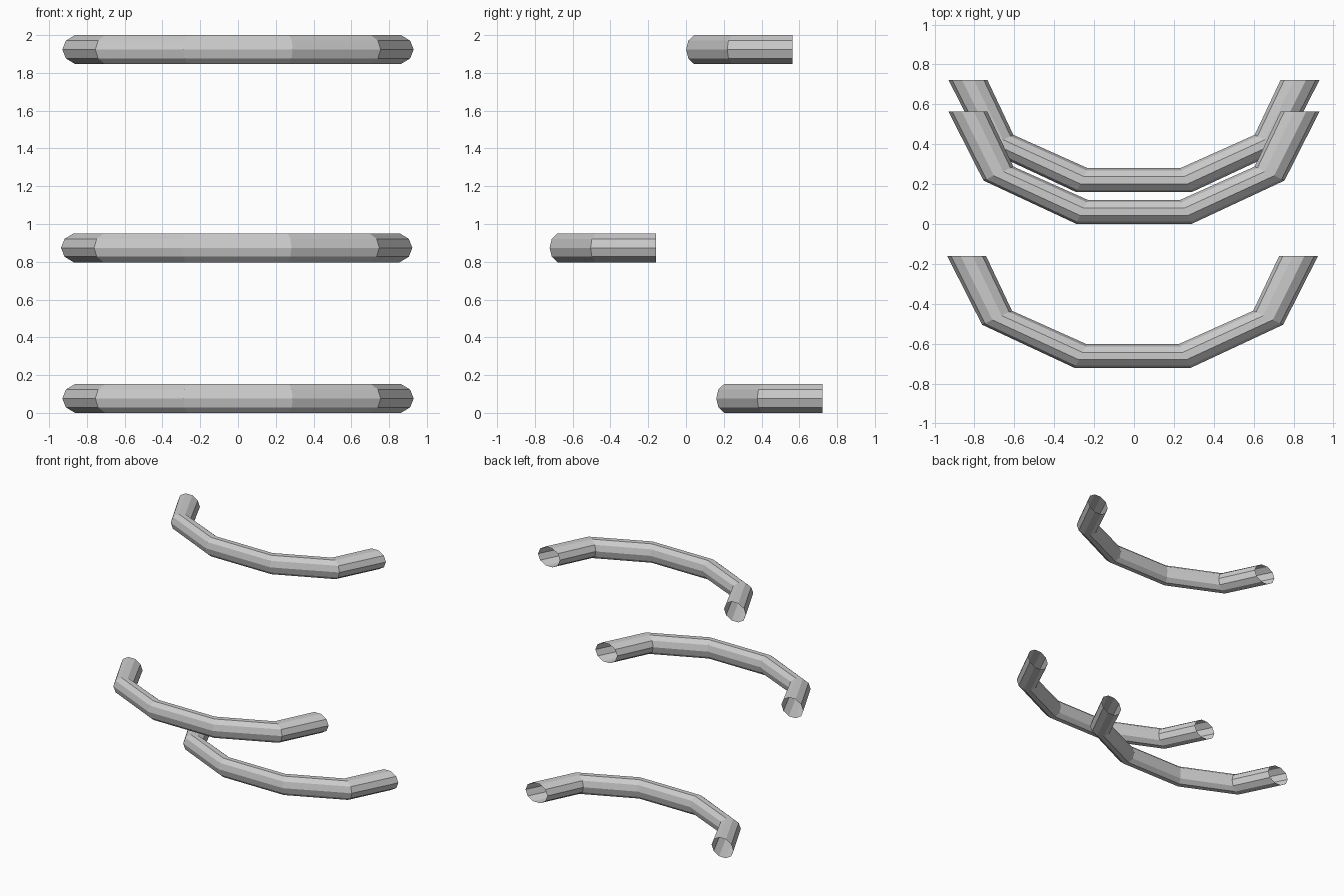
import bpy, bmesh, math

if "Cube" in bpy.data.objects:
    bpy.data.objects.remove(bpy.data.objects["Cube"])

SIDES = 10
HALF_HEIGHT = 0.0765 / math.sin(math.radians(72))

# Right half of the bend: outer (x, y) and inner (x, y) of each cross-section
half = [((0.29, 0.0), (0.232, 0.12)),
        ((0.755, 0.217), (0.605, 0.287)),
        ((0.93, 0.562), (0.735, 0.562))]
left = [tuple((-x, y) for x, y in pair) for pair in reversed(half)]
sections = left + half


def curved_bar(name, x, y, z):
    """Open ten-sided tube swept through the sections."""
    bm = bmesh.new()
    rings = []
    for (ox, oy), (ix, iy) in sections:
        cx, cy = (ox + ix) / 2, (oy + iy) / 2
        ring = []
        for i in range(SIDES):
            a = 2 * math.pi * i / SIDES
            c, s = math.cos(a), math.sin(a)
            ring.append(bm.verts.new((cx + (ox - cx) * c,
                                      cy + (oy - cy) * c,
                                      HALF_HEIGHT * s)))
        rings.append(ring)
    for r0, r1 in zip(rings, rings[1:]):
        for i in range(SIDES):
            j = (i + 1) % SIDES
            bm.faces.new((r0[i], r0[j], r1[j], r1[i]))
    bmesh.ops.recalc_face_normals(bm, faces=bm.faces)
    # Make sure the normals point outwards (lowest face looks down)
    low = min(bm.faces, key=lambda f: f.calc_center_median().z)
    if low.normal.z > 0:
        bmesh.ops.reverse_faces(bm, faces=bm.faces)
    mesh = bpy.data.meshes.new(name)
    bm.to_mesh(mesh)
    bm.free()
    obj = bpy.data.objects.new(name, mesh)
    obj.location = (x, y, z)
    bpy.context.collection.objects.link(obj)


# Three identical bars at different heights and depths
curved_bar("lower_bar", 0.0, 0.16, 0.0765)
curved_bar("middle_bar", -0.007, -0.722, 0.874)
curved_bar("upper_bar", 0.0, 0.001, 1.9235)
